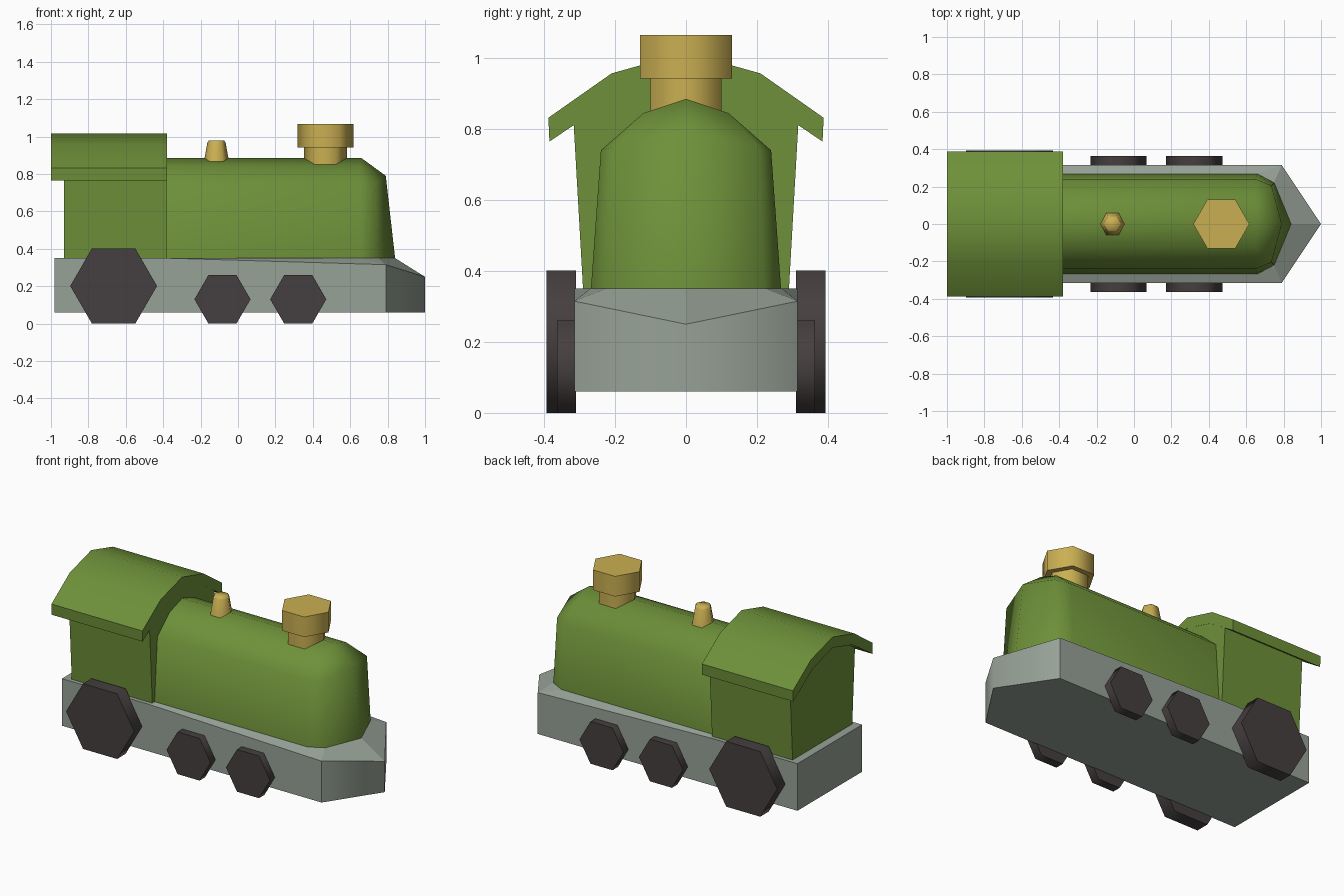
import bpy, bmesh, math
from mathutils import Matrix

if "Cube" in bpy.data.objects:
    bpy.data.objects.remove(bpy.data.objects["Cube"])


def material(name, rgb):
    m = bpy.data.materials.new(name)
    m.diffuse_color = (*rgb, 1)
    m.use_nodes = True
    m.node_tree.nodes["Principled BSDF"].inputs["Base Color"].default_value = m.diffuse_color
    return m


GREEN = material("leaf green", (0.155, 0.28, 0.041))
GREY = material("pale grey", (0.31, 0.36, 0.31))
GOLD = material("brass", (0.59, 0.43, 0.085))
DARK = material("dark grey", (0.060, 0.049, 0.050))


def finish(name, bm, mat, angle=None):
    bmesh.ops.recalc_face_normals(bm, faces=bm.faces[:])
    me = bpy.data.meshes.new(name)
    bm.to_mesh(me)
    bm.free()
    me.materials.append(mat)
    if angle:
        me.shade_smooth()
        me.set_sharp_from_angle(angle=math.radians(angle))
    ob = bpy.data.objects.new(name, me)
    bpy.context.collection.objects.link(ob)
    return ob


def half_mesh(name, pts, faces, mat, angle=None):
    """Build the y >= 0 half from named points and mirror it."""
    bm = bmesh.new()
    v = {k: bm.verts.new(p) for k, p in pts.items()}
    for f in faces:
        bm.faces.new([v[k] for k in f.split()])
    geom = bm.verts[:] + bm.edges[:] + bm.faces[:]
    dup = bmesh.ops.duplicate(bm, geom=geom)["geom"]
    for w in dup:
        if isinstance(w, bmesh.types.BMVert):
            w.co.y = -w.co.y
    bmesh.ops.remove_doubles(bm, verts=bm.verts[:], dist=0.0005)
    return finish(name, bm, mat, angle)


def extrude_x(name, half, x0, x1, mat, angle=None):
    """Extrude a symmetric (y, z) profile along x."""
    prof = half + [(-y, z) for y, z in reversed(half) if y > 0]
    bm = bmesh.new()
    a = [bm.verts.new((x0, y, z)) for y, z in prof]
    b = [bm.verts.new((x1, y, z)) for y, z in prof]
    bm.faces.new(a)
    bm.faces.new(b)
    for i in range(len(prof)):
        j = (i + 1) % len(prof)
        bm.faces.new((a[i], a[j], b[j], b[i]))
    return finish(name, bm, mat, angle)


def hex_lathe(name, rings, mat, place, angle):
    """Six-sided solid from (radius, height) rings, corners along x."""
    bm = bmesh.new()
    loops = []
    for r, h in rings:
        loops.append([bm.verts.new((r * math.cos(k * math.pi / 3),
                                    r * math.sin(k * math.pi / 3), h)) for k in range(6)])
    bm.faces.new(loops[0])
    bm.faces.new(loops[-1])
    for p, q in zip(loops, loops[1:]):
        for i in range(6):
            j = (i + 1) % 6
            bm.faces.new((p[i], p[j], q[j], q[i]))
    bmesh.ops.transform(bm, matrix=place, verts=bm.verts[:])
    return finish(name, bm, mat, angle)


# Chassis with pointed nose and sloping deck edge
base = half_mesh("chassis", {
    "r": (-0.98, 0.315, 0.35), "m": (-0.38, 0.315, 0.35), "c": (0.79, 0.315, 0.315),
    "t": (1, 0, 0.25), "rc": (-0.98, 0, 0.35), "mc": (-0.38, 0, 0.35),
    "i0": (-0.38, 0.27, 0.35), "i1": (0.66, 0.27, 0.35),
    "i2": (0.75, 0.225, 0.35), "i3": (0.84, 0, 0.35),
    "br": (-0.98, 0.315, 0.06), "bc": (0.79, 0.315, 0.06),
    "bt": (1, 0, 0.06), "bm": (-0.98, 0, 0.06)},
    ["rc r m i0 mc", "m c i1 i0", "c i2 i1", "c t i3 i2", "mc i0 i1 i2 i3",
     "r br bc c m", "c bc bt t", "br bc bt bm", "rc r br bm"], GREY)
for p in base.data.polygons:
    p.use_smooth = p.normal.x > 0.5 and abs(p.normal.z) < 0.1

# Boiler with rounded front
half_mesh("boiler", {
    "a0": (-0.40, 0.268, 0.35), "a1": (-0.40, 0.24, 0.74),
    "a2": (-0.40, 0.12, 0.845), "a3": (-0.40, 0, 0.885), "ac": (-0.40, 0, 0.35),
    "b0": (0.66, 0.268, 0.35), "b1": (0.65, 0.24, 0.74),
    "b2": (0.65, 0.12, 0.845), "b3": (0.66, 0, 0.885),
    "n0": (0.75, 0.22, 0.35), "n1": (0.735, 0.205, 0.75),
    "f0": (0.84, 0, 0.35), "f1": (0.79, 0, 0.79)},
    ["a0 b0 b1 a1", "a1 b1 b2 a2", "a2 b2 b3 a3", "b0 n0 n1 b1", "n0 f0 f1 n1",
     "b1 n1 b2", "b2 n1 f1 b3", "ac a0 a1 a2 a3", "ac a0 b0 n0 f0"], GREEN, 70)

# Cab and arched roof
extrude_x("cab", [(0.29, 0.345), (0.317, 0.82), (0.2, 0.91), (0, 0.965)],
          -0.93, -0.381, GREEN)
extrude_x("cab_roof", [(0, 0.95), (0.195, 0.893), (0.315, 0.812), (0.385, 0.765),
                       (0.388, 0.832), (0.21, 0.957), (0, 1.016)][::-1][:-1] + [(0, 0.95)],
          -1.0, -0.38, GREEN, 40)

# Chimney and small steam dome
T = Matrix.Translation
hex_lathe("chimney_stem", [(0.115, 0.80), (0.115, 0.95)], GOLD, T((0.467, 0, 0)), 65)
hex_lathe("chimney_cap", [(0.15, 0.942), (0.15, 1.066)], GOLD, T((0.467, 0, 0)), 65)
hex_lathe("steam_dome", [(0.07, 0.85), (0.049, 0.967), (0.040, 0.98)], GOLD,
          T((-0.115, 0, 0)), 70)

# Wheels on both sides
for side, s in (("left", -1), ("right", 1)):
    turn = Matrix.Rotation(-s * math.pi / 2, 4, 'X')
    for label, x, r, y in (("rear", -0.665, 0.232, 0.393),
                           ("middle", -0.083, 0.15, 0.363),
                           ("front", 0.322, 0.15, 0.363)):
        z = r * math.cos(math.pi / 6)
        hex_lathe(f"{label}_wheel_{side}", [(r, 0.31), (r, y)], DARK, T((x, 0, z)) @ turn, 65)
